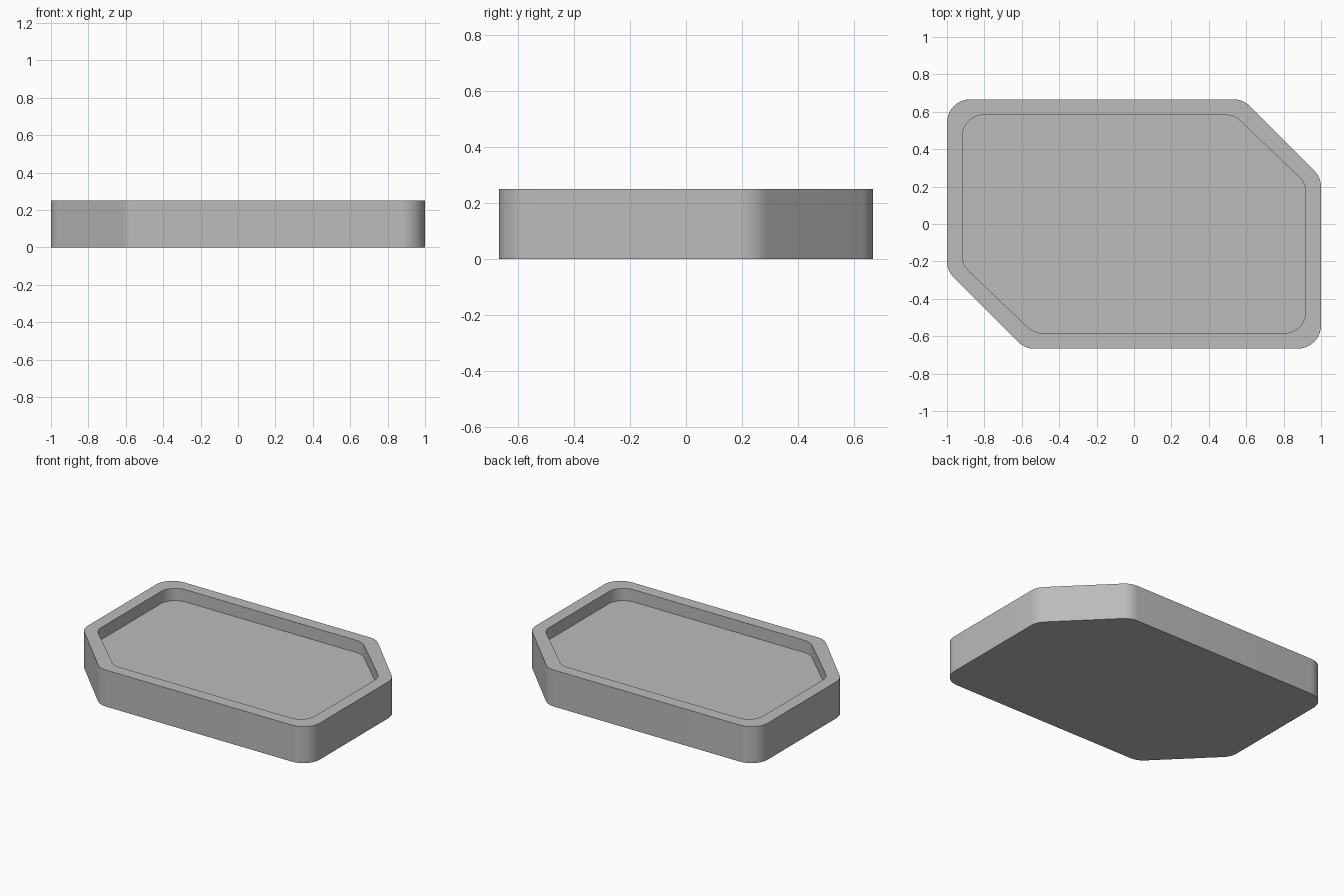
import bpy
import bmesh
from math import radians, tan
from mathutils import Matrix, Vector

HALF_X, HALF_Y, HEIGHT = 1.0, 2 / 3, 0.25
WALL, FLOOR_Z = 1 / 12, 1 / 6
CHAMFER, RADIUS, STEPS = 5 / 12, 0.125, 10

cube = bpy.data.objects.get("Cube")
if cube:
    bpy.data.objects.remove(cube, do_unlink=True)

grey = bpy.data.materials.new("plain grey")
grey.use_nodes = True
grey.diffuse_color = (0.5, 0.5, 0.5, 1)
grey.node_tree.nodes["Principled BSDF"].inputs["Base Color"].default_value = grey.diffuse_color


def rounded(corners):
    """Replace every sharp corner with a tangent arc."""
    points = []
    for i, corner in enumerate(corners):
        a = (corners[i - 1] - corner).normalized()
        b = (corners[(i + 1) % len(corners)] - corner).normalized()
        half = a.angle(b) / 2
        start = corner + a * RADIUS / tan(half)
        centre = corner + (a + b).normalized() * (start - corner).length / abs((a + b).normalized().dot(a))
        sweep = radians(180) - 2 * half
        for k in range(STEPS + 1):
            turn = Matrix.Rotation(sweep * k / STEPS, 2)
            points.append(centre + turn @ (start - centre))
    return points


# Outline with two opposite corners cut, listed counter-clockwise
half_outline = [Vector((HALF_X, -HALF_Y)), Vector((HALF_X, HALF_Y - CHAMFER)),
                Vector((HALF_X - CHAMFER, HALF_Y))]
outline = rounded(half_outline + [-p for p in half_outline])

bm = bmesh.new()


def ring(z, sx=1.0, sy=1.0):
    return [bm.verts.new((p.x * sx, p.y * sy, z)) for p in outline]


# Outer wall, rim, recess wall: the recess is the outline scaled down
sx, sy = (HALF_X - WALL) / HALF_X, (HALF_Y - WALL) / HALF_Y
rings = [ring(0), ring(HEIGHT), ring(HEIGHT, sx, sy), ring(FLOOR_Z, sx, sy)]
for low, high in zip(rings, rings[1:]):
    for i in range(len(low)):
        bm.faces.new((low[i - 1], low[i], high[i], high[i - 1]))

# Underside and recess floor
bm.faces.new(rings[0][::-1])
bm.faces.new(rings[-1])

mesh = bpy.data.meshes.new("tray")
bm.to_mesh(mesh)
bm.free()
mesh.materials.append(grey)
tray = bpy.data.objects.new("tray", mesh)
bpy.context.collection.objects.link(tray)

# Smooth round corners, crisp rim
bpy.ops.object.select_all(action="DESELECT")
tray.select_set(True)
bpy.context.view_layer.objects.active = tray
bpy.ops.object.shade_smooth_by_angle(angle=radians(30))
